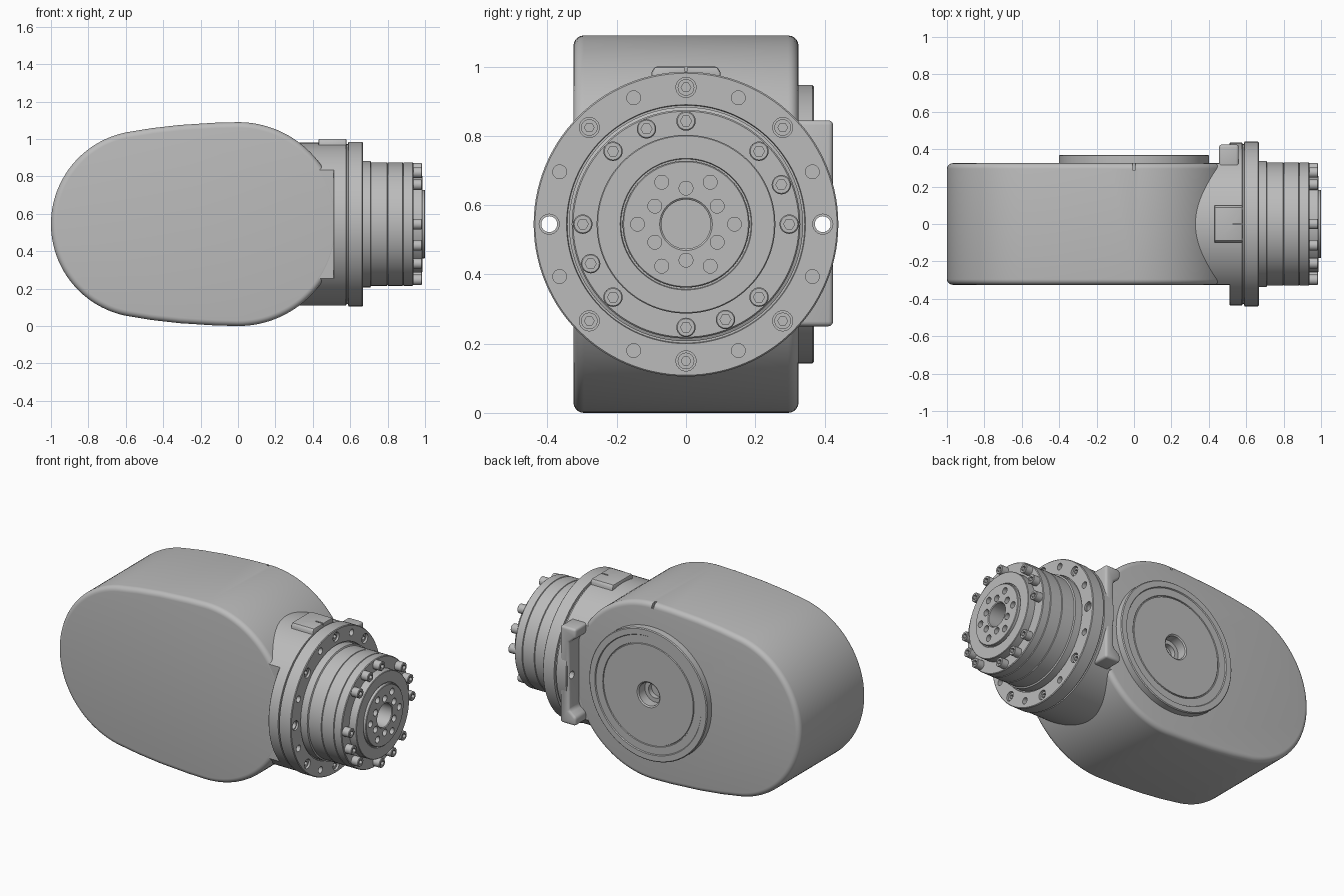
import bpy, bmesh
from math import sin, cos, pi, radians
from mathutils import Vector

if "Cube" in bpy.data.objects:
    bpy.data.objects.remove(bpy.data.objects["Cube"])

ZC = 0.545    # height of the main axis
R = 0.435     # neck radius

metal = bpy.data.materials.new("metal grey")
metal.use_nodes = True
GREY = (0.5, 0.5, 0.5, 1)
metal.diffuse_color = GREY
metal.node_tree.nodes["Principled BSDF"].inputs["Base Color"].default_value = GREY


def make(name, bm):
    bmesh.ops.recalc_face_normals(bm, faces=bm.faces)
    mesh = bpy.data.meshes.new(name)
    bm.to_mesh(mesh)
    bm.free()
    mesh.materials.append(metal)
    ob = bpy.data.objects.new(name, mesh)
    bpy.context.collection.objects.link(ob)
    return ob


def prisms(name, outlines, axis, lo, hi):
    """Extrude outlines along x (points are y, z) or along y (points are x, z)."""
    bm = bmesh.new()
    for pts in outlines:
        put = (lambda a, b: (lo, a, b)) if axis == "x" else (lambda a, b: (a, lo, b))
        face = bm.faces.new([bm.verts.new(put(a, b)) for a, b in pts])
        geom = bmesh.ops.extrude_face_region(bm, geom=[face])["geom"]
        step = Vector((hi - lo, 0, 0) if axis == "x" else (0, hi - lo, 0))
        bmesh.ops.translate(bm, vec=step, verts=[g for g in geom if isinstance(g, bmesh.types.BMVert)])
    return make(name, bm)


def lathe(name, profile, axis):
    """Spin (position, radius) pairs about the x or y axis through the centre height."""
    bm = bmesh.new()
    verts = [bm.verts.new((t, 0, ZC + r) if axis == "x" else (0, t, ZC + r)) for t, r in profile]
    edges = [bm.edges.new(pair) for pair in zip(verts, verts[1:])]
    bmesh.ops.spin(bm, geom=verts + edges, cent=(0, 0, ZC), angle=2 * pi, steps=112,
                   axis=(1, 0, 0) if axis == "x" else (0, 1, 0))
    bmesh.ops.remove_doubles(bm, verts=bm.verts, dist=0.0002)
    return make(name, bm)


def arc(a, b, r, start=0, end=360, n=24):
    full = end - start == 360
    angles = [radians(start + (end - start) * i / (n if full else n - 1)) for i in range(n)]
    return [(a + r * cos(t), b + r * sin(t)) for t in angles]


def ring(radius, angles, r, n=24):
    """Small circles spaced round the main axis."""
    return [arc(radius * cos(radians(a)), ZC + radius * sin(radians(a)), r, n=n) for a in angles]


def apply(ob, mod):
    with bpy.context.temp_override(object=ob, active_object=ob, selected_objects=[ob]):
        bpy.ops.object.modifier_apply(modifier=mod.name)


def bevel(ob, width, segments=4):
    mod = ob.modifiers.new("bevel", "BEVEL")
    mod.width, mod.segments = width, segments
    mod.limit_method, mod.angle_limit = "ANGLE", radians(35)
    apply(ob, mod)


def cut(ob, cutter):
    cutter.hide_render = True
    mod = ob.modifiers.new("cut", "BOOLEAN")
    mod.operation, mod.solver, mod.object = "DIFFERENCE", "EXACT", cutter
    apply(ob, mod)
    bpy.data.objects.remove(cutter)


def box(a0, a1, b0, b1):
    return [(a0, b0), (a1, b0), (a1, b1), (a0, b1)]


# Rounded housing with a gently bowed top and bottom
bow = [(-0.12, 0.542), (-0.31, 0.53), (-0.46, 0.513)]
outline = arc(0, ZC, ZC, -90, 90, 64)
outline += [(x, ZC + h) for x, h in bow]
outline += arc(-0.5, ZC, 0.5, 101, 259, 60)
outline += [(x, ZC - h) for x, h in reversed(bow)]
housing = prisms("housing", [outline], "y", -0.325, 0.325)
bevel(housing, 0.03, 5)
cut(housing, prisms("slot_cutter", [box(-0.007, 0.007, 1.06, 1.12)], "y", 0.29, 0.36))
cut(housing, prisms("bore_cutter", [arc(0, ZC, 0.09)], "y", 0.24, 0.36))

# Neck: a cylinder flattened flush with the housing sides
flat = [(max(-0.324, min(0.324, y)), z) for y, z in arc(0, ZC, R, n=112)]
neck = prisms("neck", [flat], "x", 0.25, 0.56)

# Round cover on the back with a stepped face and a central bore
cover = lathe("back_cover", [
    (0.31, 0.09), (0.31, 0.402), (0.365, 0.402), (0.37, 0.397), (0.37, 0.362),
    (0.364, 0.358), (0.364, 0.312), (0.358, 0.31), (0.358, 0.306), (0.364, 0.304),
    (0.364, 0.078), (0.358, 0.07), (0.3, 0.07), (0.3, 0.045), (0.27, 0.045),
    (0.27, 0), (0.25, 0), (0.25, 0.09), (0.31, 0.09)], "y")

# Mounting flange with a groove behind it
flange = lathe("flange", [
    (0.51, 0), (0.51, R - 0.004), (0.514, R), (0.578, R), (0.58, 0.427), (0.588, 0.427),
    (0.59, 0.44), (0.664, 0.44), (0.668, 0.436), (0.668, 0.345), (0.66, 0.343),
    (0.66, 0), (0.51, 0)], "x")
FR = 0.395
screws = [45, 90, 135, 225, 270, 315]
plain = [22.5 + 45 * i for i in range(8)]
cut(flange, prisms("hole_cutter", ring(FR, plain, 0.02), "x", 0.61, 0.7))
cut(flange, prisms("counterbore_cutter", ring(FR, screws, 0.029), "x", 0.635, 0.7))
cut(flange, prisms("spotface_cutter", ring(FR, [0, 180], 0.029), "x", 0.656, 0.7))
cut(flange, prisms("through_cutter", ring(FR, [0, 180], 0.023), "x", 0.4, 0.7))

flange_screws = prisms("flange_screws", ring(FR, screws, 0.024), "x", 0.62, 0.658)
cut(flange_screws, prisms("socket_cutter", ring(FR, screws, 0.014, 6), "x", 0.637, 0.7))

# Bracket with two lugs on the back of the flange
bracket = prisms("back_bracket", [[
    (0.56, 0.25), (0.455, 0.25), (0.455, 0.30), (0.5, 0.335), (0.5, 0.755),
    (0.455, 0.79), (0.455, 0.845), (0.56, 0.845)]], "y", 0.29, 0.425)
bevel(bracket, 0.014, 3)
cut(bracket, prisms("bracket_hole_cutter", ring(FR, [0], 0.023), "x", 0.4, 0.7))

# Raised pad with an index notch on top of the neck
pad = prisms("index_pad", [[(-0.1, 0.94), (0.1, 0.94), (0.1, 0.983), (0.09, 1.0),
                            (-0.09, 1.0), (-0.1, 0.983)]], "x", 0.43, 0.58)
bevel(pad, 0.006, 2)
cut(pad, prisms("notch_cutter", [box(-0.004, 0.004, 0.988, 1.02)], "x", 0.53, 0.6))

# Stepped output stage: seams between rings, then a disc and a bored hub
profile = [(0.63, 0), (0.63, 0.338), (0.708, 0.338), (0.712, 0.33)]
for x in (0.8, 0.883):
    profile += [(x - 0.003, 0.33), (x, 0.324), (x + 0.003, 0.33)]
profile += [(0.933, 0.33), (0.937, 0.326), (0.937, 0.258), (0.983, 0.258), (0.986, 0.255),
            (0.986, 0.19), (0.98, 0.188), (0.98, 0.183), (0.997, 0.183), (1.0, 0.18),
            (1.0, 0.076), (0.996, 0.071), (0.9, 0.071), (0.9, 0), (0.63, 0)]
output = lathe("output_stage", profile, "x")
hub_holes = ring(0.14, range(0, 360, 60), 0.02) + ring(0.104, range(30, 390, 60), 0.02)
cut(output, prisms("hub_hole_cutter", hub_holes, "x", 0.95, 1.05))

# Cap screws round the output face
cap_angles = [45 * i for i in range(8)] + [22.5 + 90 * i for i in range(4)]
caps = prisms("cap_screws", ring(0.298, cap_angles, 0.028), "x", 0.92, 0.983)
bevel(caps, 0.003, 1)
cut(caps, prisms("cap_socket_cutter", ring(0.298, cap_angles, 0.016, 6), "x", 0.958, 1.05))

# Smooth the curved surfaces, keep the edges crisp
for ob in (housing, neck, cover, flange, flange_screws, bracket, pad, output, caps):
    bpy.ops.object.select_all(action="DESELECT")
    ob.select_set(True)
    bpy.context.view_layer.objects.active = ob
    bpy.ops.object.shade_smooth_by_angle(angle=radians(30))
